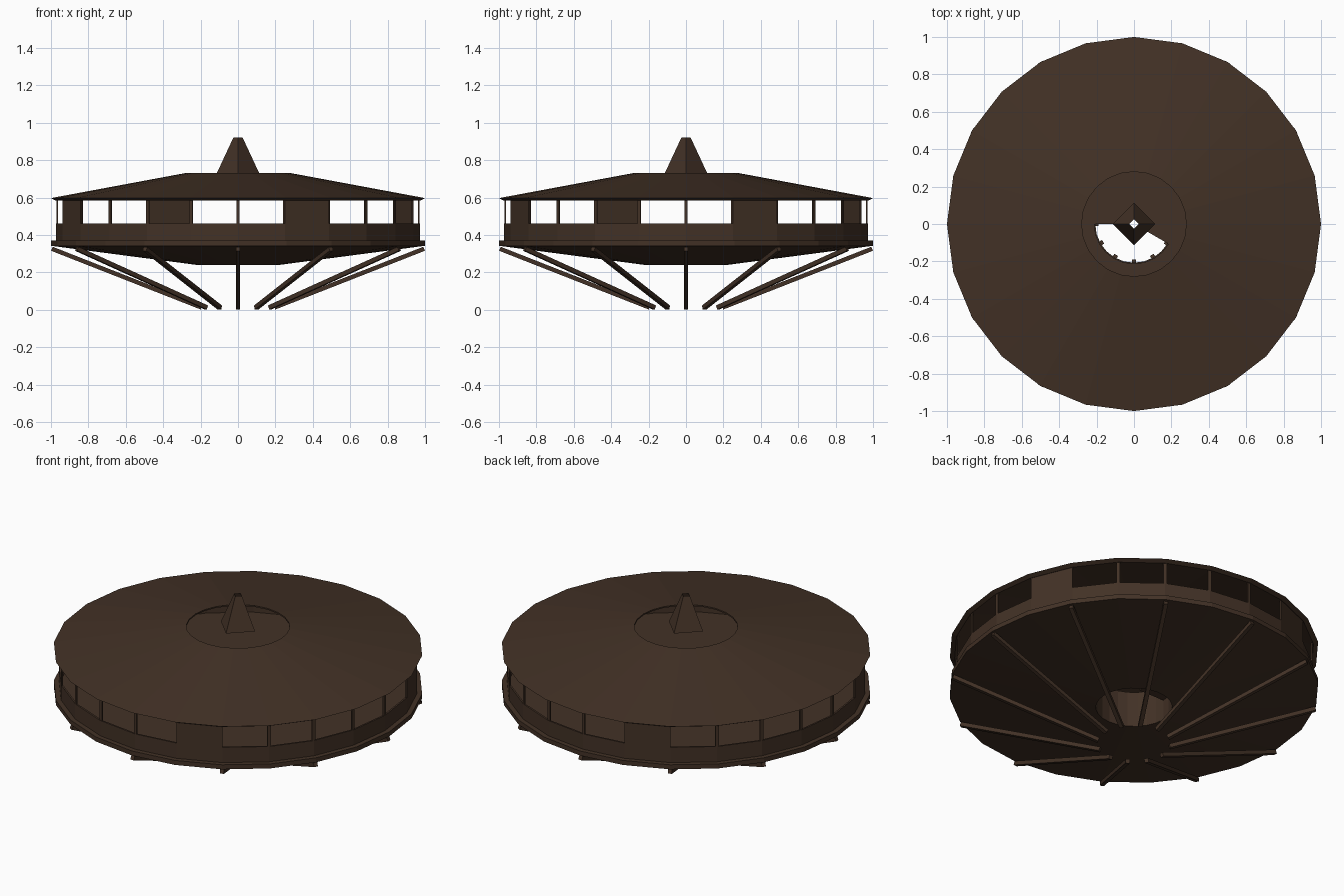
import bpy, bmesh, math
from mathutils import Vector

if "Cube" in bpy.data.objects:
    bpy.data.objects.remove(bpy.data.objects["Cube"])

SIDES = 24
STEP = math.radians(15)

wood = bpy.data.materials.new("dark brown wood")
wood.diffuse_color = (0.055, 0.031, 0.019, 1)
wood.use_nodes = True
wood.node_tree.nodes["Principled BSDF"].inputs["Base Color"].default_value = wood.diffuse_color


def finish(name, bm):
    bmesh.ops.recalc_face_normals(bm, faces=bm.faces)
    me = bpy.data.meshes.new(name)
    bm.to_mesh(me)
    bm.free()
    me.materials.append(wood)
    ob = bpy.data.objects.new(name, me)
    bpy.context.collection.objects.link(ob)
    return ob


def lathe(name, profile, first=0, count=SIDES, closed=True, step=STEP):
    """Sweep an (r, z) profile round z over `count` facets from facet `first`."""
    bm = bmesh.new()
    full = abs(count * step - 2 * math.pi) < 1e-6
    rings = []
    for i in range(count if full else count + 1):
        a = (first + i) * step
        rings.append([bm.verts.new((r * math.cos(a), r * math.sin(a), z)) for r, z in profile])
    n = len(profile)
    for i in range(count):
        p, q = rings[i], rings[(i + 1) % len(rings)]
        for k in range(n if closed else n - 1):
            m = (k + 1) % n
            bm.faces.new((p[k], q[k], q[m], p[m]))
    if closed and not full:
        bm.faces.new(rings[0])
        bm.faces.new(rings[-1])
    return finish(name, bm)


def box_section(r0, r1, z0, z1):
    return [(r1, z0), (r1, z1), (r0, z1), (r0, z0)]


def beam(name, a, b, width, height):
    """Rectangular bar from a to b, lying in a vertical radial plane."""
    a, b = Vector(a), Vector(b)
    d = (b - a).normalized()
    side = Vector((-d.y, d.x, 0)).normalized() * width / 2
    up = d.cross(side).normalized() * height / 2
    bm = bmesh.new()
    ends = [[bm.verts.new(p + side * s + up * t)
             for s, t in ((-1, -1), (1, -1), (1, 1), (-1, 1))] for p in (a, b)]
    bm.faces.new(ends[0])
    bm.faces.new(ends[1])
    for k in range(4):
        m = (k + 1) % 4
        bm.faces.new((ends[0][k], ends[0][m], ends[1][m], ends[1][k]))
    return finish(name, bm)


# Deck with tapered underside and central well
lathe("deck", [(1, 0.342), (1, 0.369), (0.207, 0.369), (0.207, 0.238)])

# Partial floor over the well, leaving the hatch open to the front
lathe("well_floor", box_section(0.04, 0.207, 0.358, 0.368), first=-2, count=14)

# Low coaming round the open hatch
lathe("hatch_coaming", box_section(0.207, 0.215, 0.369, 0.45), first=12, count=10)

# Low parapet wall
lathe("parapet", box_section(0.962, 0.972, 0.369, 0.46))

# Four solid wall panels, and thin posts between the open windows
for q in range(4):
    lathe("wall_panel", box_section(0.962, 0.972, 0.46, 0.592), first=q * 6 + 1, count=1)
for i in range(SIDES):
    if i % 6 in (1, 2):
        continue
    half = math.radians(0.55)
    a = i * STEP
    lathe("window_post", box_section(0.962, 0.97, 0.46, 0.592),
          first=(a - half) / (2 * half), count=1, step=2 * half)

# Shallow conical roof with round opening
lathe("roof", [(1, 0.597), (0.28, 0.731), (0.28, 0.723), (0.975, 0.584)])

# Hollow four-sided spire, open at the top
lathe("spire", [(0.113, 0.731), (0.025, 0.92)], count=4, closed=False, step=math.pi / 2)

# Twelve slanted support struts
for i in range(12):
    a = math.radians(30 * i)
    c, s = math.cos(a), math.sin(a)
    beam("strut", (0.195 * c, 0.195 * s, 0.012), (0.995 * c, 0.995 * s, 0.326), 0.023, 0.023)
